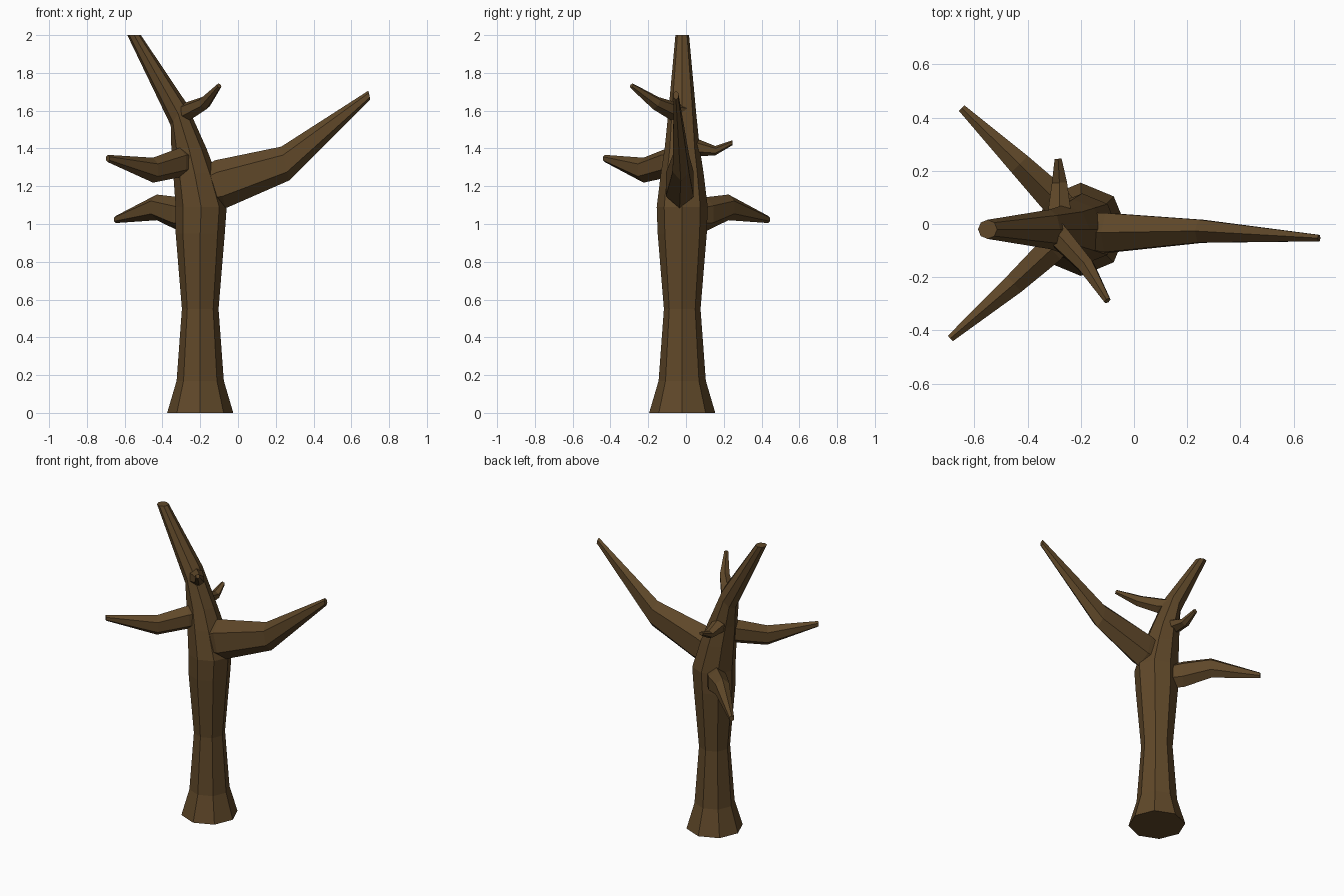
import bpy, bmesh
from math import sin, cos, tau, radians
from mathutils import Vector

if "Cube" in bpy.data.objects:
    bpy.data.objects.remove(bpy.data.objects["Cube"])

bark = bpy.data.materials.new("bark")
bark.diffuse_color = (0.115, 0.064, 0.022, 1)
bark.use_nodes = True
bark.node_tree.nodes["Principled BSDF"].inputs["Base Color"].default_value = bark.diffuse_color


def loft(name, rings, sides):
    """Flat-faced tube through rings given as (centre, half axis u, half axis v)."""
    bm = bmesh.new()
    loops = [[bm.verts.new(c + u * cos(tau * i / sides) + v * sin(tau * i / sides))
              for i in range(sides)] for c, u, v in rings]
    for a, b in zip(loops, loops[1:]):
        for i in range(sides):
            j = (i + 1) % sides
            bm.faces.new((a[i], a[j], b[j], b[i]))
    bm.faces.new(loops[0])
    bm.faces.new(loops[-1])
    bmesh.ops.recalc_face_normals(bm, faces=bm.faces)
    me = bpy.data.meshes.new(name)
    bm.to_mesh(me)
    bm.free()
    me.materials.append(bark)
    ob = bpy.data.objects.new(name, me)
    bpy.context.collection.objects.link(ob)
    return ob


def branch(name, pts, tilt=0, sides=6):
    """Points are (x, y, z, half height, half width); rings lean by tilt degrees."""
    h = Vector(pts[-1][:3]) - Vector(pts[0][:3])
    h.z = 0
    h.normalize()
    side = Vector((-h.y, h.x, 0))
    t = radians(tilt)
    up = Vector((0, 0, cos(t))) - h * sin(t)
    return loft(name, [(Vector(p[:3]), up * p[3], side * p[4]) for p in pts], sides)


# Trunk bending into the top stem: x, z, radius, ring lean in degrees
profile = [(-.20, 0, .175, 0), (-.20, .17, .125, 0), (-.20, .55, .097, 0),
           (-.20, .95, .13, 0), (-.195, 1.09, .135, 0), (-.23, 1.27, .113, 0),
           (-.26, 1.4, .093, 0), (-.317, 1.585, .074, 58), (-.55, 2.0, .036, 0)]
rings = []
for x, z, r, lean in profile:
    a = radians(lean)
    rings.append((Vector((x, -.02, z)), Vector((cos(a), 0, sin(a))) * r, Vector((0, r, 0))))
trunk = loft("tree_trunk", rings, 8)

branches = [
    # Large right limb
    branch("right_limb", [(-.19, -.025, 1.18, .10, .075), (-.095, -.033, 1.21, .13, .085),
                          (.25, -.027, 1.32, .092, .05), (.695, -.053, 1.682, .024, .014)], 13),
    # Front left branch
    branch("front_left_branch", [(-.25, -.035, 1.33, .07, .05), (-.31, -.095, 1.325, .078, .06),
                                 (-.45, -.225, 1.285, .066, .046), (-.69, -.43, 1.347, .019, .016)]),
    # Back left branch
    branch("back_left_branch", [(-.23, .02, 1.04, .08, .06), (-.31, .105, 1.052, .09, .065),
                                (-.43, .225, 1.088, .068, .05), (-.647, .435, 1.024, .019, .017)]),
    # Small twig at the back
    branch("back_twig", [(-.275, .0, 1.40, .045, .045), (-.28, .06, 1.405, .046, .048),
                         (-.28, .155, 1.388, .025, .033), (-.285, .245, 1.43, .013, .015)]),
    # Small twig at the front
    branch("front_twig", [(-.305, -.01, 1.59, .045, .04), (-.27, -.06, 1.595, .052, .046),
                          (-.178, -.16, 1.64, .037, .034), (-.1, -.288, 1.732, .014, .014)], 30),
]

# Weld the branches into the trunk
bpy.context.view_layer.objects.active = trunk
for b in branches:
    m = trunk.modifiers.new("weld", 'BOOLEAN')
    m.operation = 'UNION'
    m.solver = 'EXACT'
    m.object = b
    bpy.ops.object.modifier_apply(modifier=m.name)
    bpy.data.objects.remove(b, do_unlink=True)
